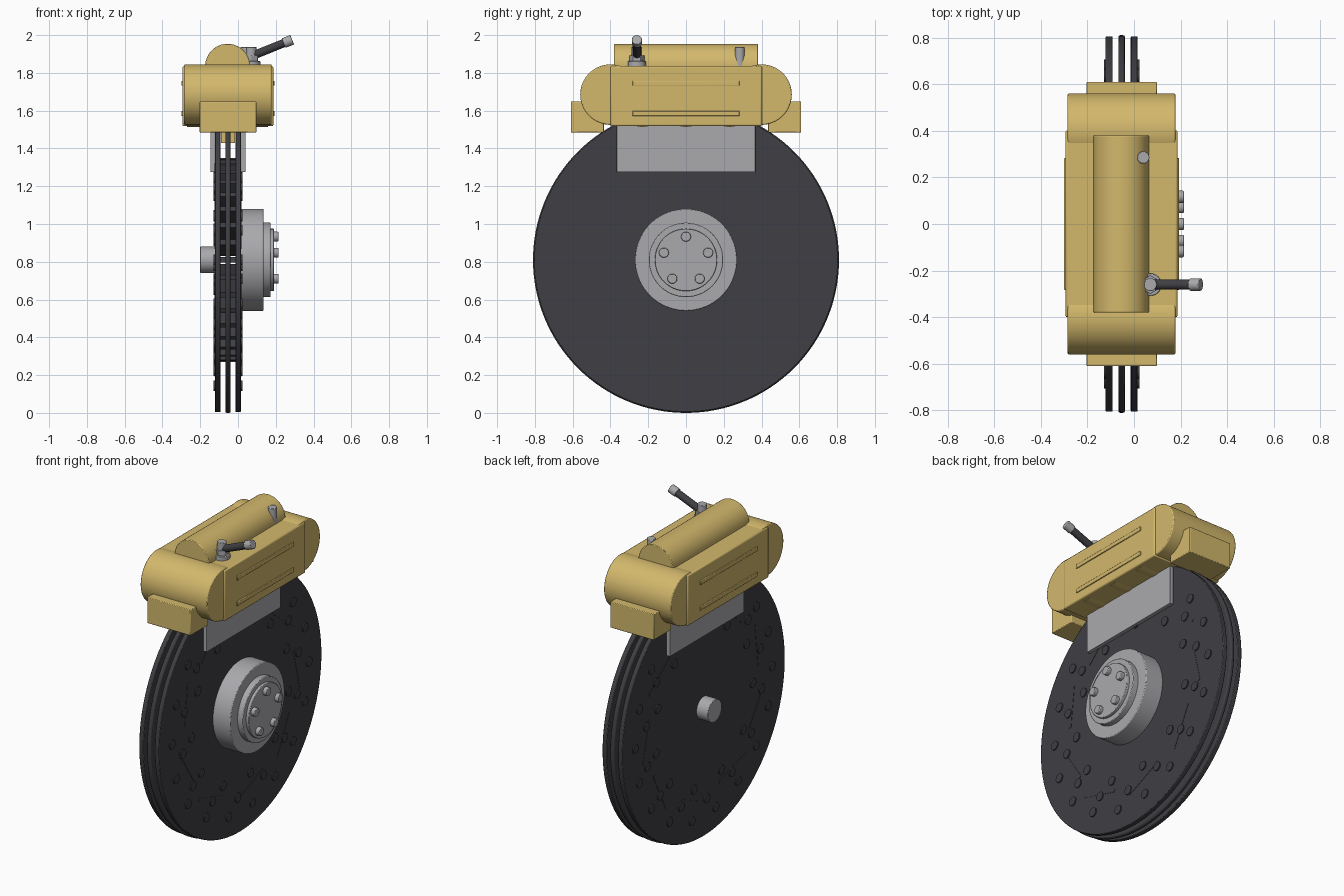
import bpy, bmesh, math
from mathutils import Vector, Matrix

if "Cube" in bpy.data.objects:
    bpy.data.objects.remove(bpy.data.objects["Cube"])

CX, CZ = -0.053, 0.81   # rotor mid-plane and axle height


def material(name, rgb):
    m = bpy.data.materials.new(name)
    m.diffuse_color = (*rgb, 1)
    m.use_nodes = True
    m.node_tree.nodes["Principled BSDF"].inputs["Base Color"].default_value = m.diffuse_color
    return m


GOLD = material("gold paint", (0.65, 0.48, 0.15))
STEEL = material("brushed steel", (0.40, 0.40, 0.42))
DARK = material("dark iron", (0.05, 0.049, 0.056))


def add_cyl(bm, p0, p1, r, n=48):
    p0, p1 = Vector(p0), Vector(p1)
    d = p1 - p0
    mat = Matrix.Translation((p0 + p1) / 2) @ d.to_track_quat('Z', 'Y').to_matrix().to_4x4()
    bmesh.ops.create_cone(bm, cap_ends=True, segments=n, radius1=r, radius2=r,
                          depth=d.length, matrix=mat)


def add_box(bm, lo, hi, rot=None):
    lo, hi = Vector(lo), Vector(hi)
    mat = Matrix.Translation((lo + hi) / 2) @ Matrix.Diagonal((*(hi - lo), 1))
    bmesh.ops.create_cube(bm, size=1, matrix=(rot or Matrix()) @ mat)


def finish(name, bm, mat, bevel=0):
    me = bpy.data.meshes.new(name)
    bm.to_mesh(me)
    bm.free()
    me.materials.append(mat)
    ob = bpy.data.objects.new(name, me)
    bpy.context.collection.objects.link(ob)
    if bevel:
        b = ob.modifiers.new("bevel", 'BEVEL')
        b.width, b.segments, b.limit_method = bevel, 2, 'ANGLE'
        b.angle_limit = math.radians(40)
    bpy.ops.object.select_all(action='DESELECT')
    ob.select_set(True)
    bpy.context.view_layer.objects.active = ob
    bpy.ops.object.shade_smooth_by_angle(angle=math.radians(35))
    return ob


def cyl(name, p0, p1, r, mat, n=48, bevel=0):
    bm = bmesh.new()
    add_cyl(bm, p0, p1, r, n)
    return finish(name, bm, mat, bevel)


def box(name, lo, hi, mat, bevel=0):
    bm = bmesh.new()
    add_box(bm, lo, hi)
    return finish(name, bm, mat, bevel)


def axle(name, x0, x1, r, mat, n=96, bevel=0):
    return cyl(name, (x0, 0, CZ), (x1, 0, CZ), r, mat, n, bevel)


def polar(x, r, deg):
    a = math.radians(deg)
    return Vector((x, r * math.cos(a), CZ + r * math.sin(a)))


# rotor discs
axle("inner_rotor_disc", -0.122, -0.092, 0.805, DARK, 128, 0.004)
axle("middle_rotor_disc", -0.067, -0.039, 0.81, DARK, 128, 0.008)
axle("outer_rotor_disc", -0.014, 0.016, 0.805, DARK, 128, 0.004)

# cooling vanes between the discs
bm = bmesh.new()
for i in range(36):
    rot = Matrix.Translation((0, 0, CZ)) @ Matrix.Rotation(math.radians(i * 10), 4, 'X')
    add_box(bm, (-0.095, 0.2, -0.014), (-0.011, 0.54, 0.014), rot)
finish("cooling_vanes", bm, DARK)

# drill marks: three rings on both rotor faces
bm = bmesh.new()
for count, r, start in ((18, 0.677, 0), (14, 0.58, 10), (11, 0.485, 20)):
    for i in range(count):
        a = start + i * 360 / count
        for x0, x1 in ((-0.129, -0.11), (0.0, 0.023)):
            add_cyl(bm, polar(x0, r, a), polar(x1, r, a), 0.028, 24)
finish("drill_marks", bm, DARK)

# slanted wiping slots
bm = bmesh.new()
for i in range(9):
    a = i * 40
    rot = Matrix.Translation(polar(0, 0.563, a)) @ Matrix.Rotation(math.radians(a + 103.5), 4, 'X')
    for x0, x1 in ((-0.124, -0.11), (0.0, 0.018)):
        add_box(bm, (x0, -0.135, -0.009), (x1, 0.135, 0.009), rot)
finish("wiping_slots", bm, DARK)

# hub
axle("hub_hat", 0.01, 0.135, 0.27, STEEL, 96, 0.005)
axle("hub_step", 0.13, 0.172, 0.197, STEEL, 64, 0.004)
axle("hub_cap", 0.165, 0.19, 0.165, STEEL, 64, 0.003)
axle("axle_stub", -0.2, -0.11, 0.07, STEEL, 48, 0.003)
bm = bmesh.new()
for i in range(5):
    add_cyl(bm, polar(0.18, 0.123, 90 + i * 72), polar(0.214, 0.123, 90 + i * 72), 0.026, 24)
finish("wheel_bolts", bm, STEEL, 0.004)

# caliper body with rounded ends and mounting ears
box("caliper_body", (-0.294, -0.4, 1.518), (0.187, 0.402, 1.836), GOLD, 0.008)
for s, side in ((-1, "front"), (1, "rear")):
    cyl(side + "_caliper_end", (-0.285, s * 0.4, 1.685), (0.178, s * 0.4, 1.685),
        0.16, GOLD, 64, 0.006)
    y = sorted((s * 0.435, s * 0.61))
    box(side + "_mounting_ear", (-0.203, y[0], 1.485), (0.098, y[1], 1.648), GOLD, 0.004)
cyl("caliper_bridge", (-0.055, -0.38, 1.835), (-0.055, 0.38, 1.835), 0.119, GOLD, 64, 0.004)
box("bridge_web", (-0.09, -0.35, 1.43), (-0.015, 0.35, 1.53), GOLD)

# side ribs
bm = bmesh.new()
for z in (1.585, 1.745):
    add_box(bm, (-0.3, -0.283, z - 0.013), (0.193, 0.283, z + 0.013))
finish("caliper_ribs", bm, GOLD, 0.003)

# pistons just showing under the body
bm = bmesh.new()
for y in (-0.23, 0, 0.23):
    for x0, x1 in ((-0.27, -0.15), (0.04, 0.16)):
        add_cyl(bm, (x0, y, 1.634), (x1, y, 1.634), 0.12)
finish("pistons", bm, GOLD)

# brake pads
box("inner_brake_pad", (-0.146, -0.367, 1.275), (-0.122, 0.367, 1.55), STEEL, 0.002)
box("outer_brake_pad", (0.016, -0.367, 1.275), (0.04, 0.367, 1.55), STEEL, 0.002)

# hose fitting, hose and end sleeve
FX, FY = 0.07, -0.26
cyl("fitting_flange", (FX, FY, 1.82), (FX, FY, 1.862), 0.048, STEEL, 32, 0.003)
cyl("fitting_nut", (FX, FY, 1.86), (FX, FY, 1.892), 0.04, STEEL, 6, 0.002)
cyl("fitting_post", (FX, FY, 1.87), (FX, FY, 1.937), 0.028, STEEL, 24, 0.003)
start = Vector((FX, FY, 1.888))
along = Vector((math.cos(math.radians(22)), 0, math.sin(math.radians(22))))
cyl("brake_hose", start, start + along * 0.2, 0.022, DARK, 24)
cyl("hose_sleeve", start + along * 0.185, start + along * 0.234, 0.027, STEEL, 24, 0.003)

# bleed screw
cyl("bleed_screw", (0.04, 0.285, 1.83), (0.04, 0.285, 1.937), 0.026, STEEL, 24, 0.003)
